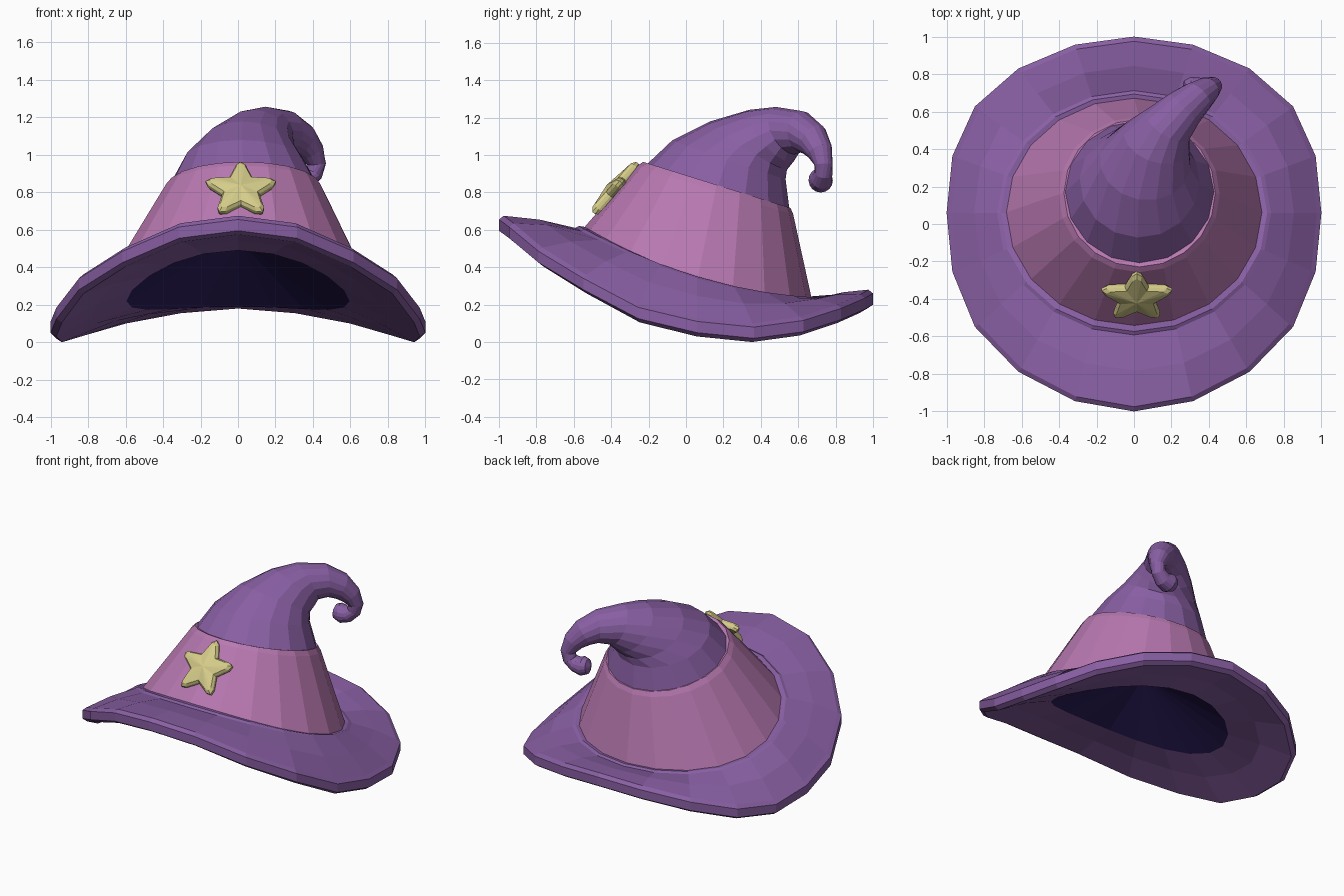
import bpy
from math import sin, cos, pi, radians
from mathutils import Vector, Matrix

if "Cube" in bpy.data.objects:
    bpy.data.objects.remove(bpy.data.objects["Cube"])

SIDES = 20


def material(name, rgb):
    mat = bpy.data.materials.new(name)
    mat.use_nodes = True
    color = (*rgb, 1)
    mat.diffuse_color = color
    mat.node_tree.nodes["Principled BSDF"].inputs["Base Color"].default_value = color
    return mat


purple = material("purple_felt", (0.25, 0.115, 0.37))
pink = material("pink_band", (0.48, 0.19, 0.44))
gold = material("pale_gold", (0.66, 0.6, 0.25))
navy = material("navy_lining", (0.025, 0.013, 0.11))


def loft(name, rings, mat, start=None, end=None):
    """Skin a list of equal rings; start and end are optional cap points."""
    n = len(rings[0])
    verts = [p for ring in rings for p in ring]
    last = (len(rings) - 1) * n
    faces = []
    for a in range(0, last, n):
        for i in range(n):
            j = (i + 1) % n
            faces.append((a + i, a + j, a + n + j, a + n + i))
    for tip, base, flip in ((start, 0, True), (end, last, False)):
        if tip is not None:
            verts.append(tip)
            for i in range(n):
                tri = (base + i, base + (i + 1) % n, len(verts) - 1)
                faces.append(tri[::-1] if flip else tri)
    mesh = bpy.data.meshes.new(name)
    mesh.from_pydata(verts, [], faces)
    mesh.materials.append(mat)
    obj = bpy.data.objects.new(name, mesh)
    bpy.context.collection.objects.link(obj)
    return obj


ANGLES = [2 * pi * i / SIDES for i in range(SIDES)]


def base_ring(scale=1.0, dz=0.0):
    """Curved seam where the band meets the brim."""
    ring = []
    for a in ANGLES:
        dy = -0.615 * cos(a)
        z = 0.34 - 0.31 * dy + 0.21 * dy * dy
        ring.append(Vector((0.69 * scale * sin(a), 0.06 + dy * scale, z + dz)))
    return ring


def top_ring(scale=1.0, dz=0.0):
    """Tilted upper rim of the band."""
    return [Vector((0.03 + 0.41 * scale * sin(a), 0.165 - 0.4 * scale * cos(a),
                    0.835 + dz + 0.125 * scale * cos(a))) for a in ANGLES]


# Height of the brim's outer edge from front to back, mirrored left to right
EDGE = [0.575, 0.535, 0.405, 0.26, 0.105, 0.03, 0.0, 0.035, 0.1, 0.155, 0.18]


def edge_ring(radius, dz):
    return [Vector((radius * sin(a) * (1 + 0.055 * sin(2 * a) ** 2),
                    radius * (0.06 * sin(a) ** 2 - cos(a)),
                    EDGE[min(i, SIDES - i)] + dz))
            for i, a in enumerate(ANGLES)]


def blend(ring_a, ring_b, t, dz):
    return [p.lerp(q, t) + Vector((0, 0, dz)) for p, q in zip(ring_a, ring_b)]


# Brim: thick curved ring with a soft lip around the band
opening = [Vector((0.595 * sin(a), 0.055 - 0.55 * cos(a),
                   0.22 + 0.15 * cos(a) + 0.12 * cos(a) ** 2)) for a in ANGLES]
under, rim = edge_ring(0.97, 0), edge_ring(0.975, 0.1)
lip = base_ring(1.06, 0)
loft("brim", [opening, blend(opening, under, 0.5, 0.01), under,
              edge_ring(1, 0.02), edge_ring(1, 0.08), rim,
              blend(lip, rim, 0.5, 0.012), lip, base_ring(1.03, 0.01),
              base_ring(0.97, 0.005)], purple)

# Band: faceted cone section with a narrow lip at the top
loft("band", [base_ring(1, -0.01), blend(base_ring(), top_ring(), 0.93, 0.008),
              top_ring(0.985, 0.005), top_ring(0.92, 0)], pink)

# Lining: shallow vault inside the opening
lining = loft("lining", [opening], navy, end=Vector((0.0, 0.1, 0.55)))
lining.data.flip_normals()

# Tip: bent horn; rows are x, y, z, radius, pitch, yaw
HORN = [
    (0.03, 0.17, 0.83, 0.4, 17, 0),
    (0.03, 0.23, 0.975, 0.32, 19, 2),
    (0.06, 0.335, 1.05, 0.245, 32, 10),
    (0.12, 0.45, 1.1, 0.185, 50, 22),
    (0.18, 0.53, 1.13, 0.14, 65, 35),
    (0.27, 0.62, 1.125, 0.11, 90, 45),
    (0.34, 0.68, 1.08, 0.09, 118, 45),
    (0.39, 0.715, 1.02, 0.07, 145, 50),
    (0.42, 0.735, 0.95, 0.05, 175, 60),
    (0.405, 0.735, 0.9, 0.048, 210, 75),
    (0.365, 0.725, 0.87, 0.056, 245, 80),
    (0.315, 0.72, 0.865, 0.066, 265, 80),
    (0.275, 0.715, 0.87, 0.05, 275, 80),
]


def horn_ring(x, y, z, r, pitch, yaw):
    turn = Matrix.Rotation(radians(-yaw), 3, "Z") @ Matrix.Rotation(radians(-pitch), 3, "X")
    return [Vector((x, y, z)) + turn @ Vector((r * sin(a), -r * cos(a), 0))
            for a in (2 * pi * i / 16 for i in range(16))]


loft("curled_tip", [horn_ring(*row) for row in HORN], purple,
     end=Vector((0.255, 0.712, 0.873)))

# Star: blunt five-pointed badge lying on the front of the band
UP, OUT = Vector((0, 0.66, 0.75)), Vector((0, -0.75, 0.66))
CENTRE = Vector((0.015, -0.375, 0.797))


def star_ring(scale, depth):
    ring = []
    for k in range(5):
        for turn, r in ((-0.14, 0.178), (0, 0.197), (0.14, 0.178), (pi / 5, 0.105)):
            a = 2 * pi * k / 5 + turn
            flat = Vector((sin(a), 0, 0)) + UP * cos(a)
            ring.append(CENTRE + flat * r * scale + OUT * depth)
    return ring[::-1]


loft("star", [star_ring(0.93, -0.005), star_ring(1, 0.01), star_ring(1, 0.028),
              star_ring(0.88, 0.044)], gold,
     start=CENTRE - OUT * 0.005, end=CENTRE + OUT * 0.065)
